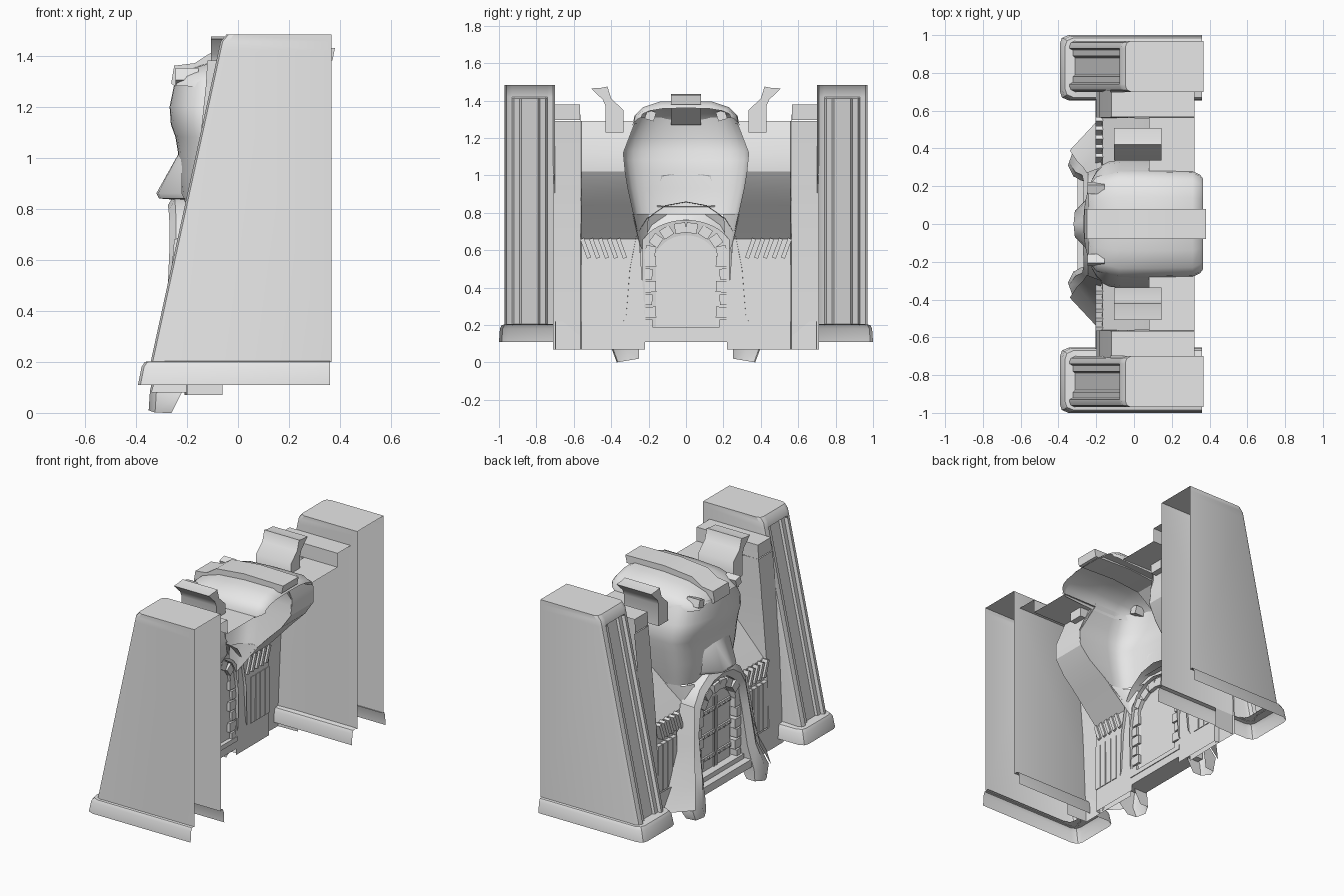
import bpy, bmesh, math
from mathutils import Vector

cube = bpy.data.objects.get("Cube")
if cube:
    bpy.data.objects.remove(cube, do_unlink=True)

stone = bpy.data.materials.new("pale_grey")
stone.use_nodes = True
stone.diffuse_color = (0.8, 0.8, 0.8, 1)
stone.node_tree.nodes["Principled BSDF"].inputs["Base Color"].default_value = (0.8, 0.8, 0.8, 1)


def finish(name, bm, mirror=True, angle=30):
    bmesh.ops.recalc_face_normals(bm, faces=bm.faces)
    mesh = bpy.data.meshes.new(name)
    bm.to_mesh(mesh)
    bm.free()
    mesh.materials.append(stone)
    ob = bpy.data.objects.new(name, mesh)
    bpy.context.collection.objects.link(ob)
    if mirror:
        mod = ob.modifiers.new("mirror", 'MIRROR')
        mod.use_axis = (False, True, False)
    bpy.ops.object.select_all(action='DESELECT')
    ob.select_set(True)
    bpy.context.view_layer.objects.active = ob
    bpy.ops.object.shade_smooth_by_angle(angle=math.radians(angle))
    return ob


def loft(name, rings, cap_end=False, **kw):
    """Skin a list of equally long point rows."""
    bm = bmesh.new()
    rows = [[bm.verts.new(p) for p in r] for r in rings]
    for a, b in zip(rows, rows[1:]):
        for i in range(len(a) - 1):
            bm.faces.new((a[i], a[i + 1], b[i + 1], b[i]))
    if cap_end:
        bm.faces.new(rows[-1])
    return finish(name, bm, **kw)


def prism(name, points, axis, lo, hi, **kw):
    """Extrude a 2D outline: axis x takes (y, z) points, axis y takes (x, z)."""
    def place(p, d):
        return (d, *p) if axis == 'x' else (p[0], d, p[1])
    bm = bmesh.new()
    ends = [[bm.verts.new(place(p, d)) for p in points] for d in (lo, hi)]
    n = len(points)
    for i in range(n):
        j = (i + 1) % n
        bm.faces.new((ends[0][i], ends[0][j], ends[1][j], ends[1][i]))
    for e in ends:
        bm.faces.new(e)
    return finish(name, bm, **kw)


def add_block(bm, centre, size, turn=0):
    """Box at centre, turned about x."""
    made = bmesh.ops.create_cube(bm, size=1)["verts"]
    c, s = math.cos(turn), math.sin(turn)
    for v in made:
        x, y, z = (a * b for a, b in zip(v.co, size))
        v.co = Vector(centre) + Vector((x, c * y - s * z, s * y + c * z))


# Side towers: open at the back, with a stepped panel sunk into the front
def tower_ring(z, front, sunk):
    half = [(0.367, 0), (front + 0.03, 0), (front + 0.008, 0.01), (front, 0.03),
            (front, 0.04), (front + 0.018 * sunk, 0.05), (front + 0.018 * sunk, 0.08),
            (front + 0.03 * sunk, 0.09)]
    return ([(x, 0.97 - d, z) for x, d in half]
            + [(x, 0.70 + d, z) for x, d in reversed(half)])


loft("tower", [tower_ring(0.2, -0.342, 1), tower_ring(1.41, -0.078, 1), tower_ring(1.42, -0.076, 0),
               tower_ring(1.455, -0.068, 0), tower_ring(1.483, -0.045, 0)], cap_end=True)


def foot_ring(z, front, inset):
    a, b, r = 0.655 + inset, 1.0 - inset, 0.045
    return [(0.36, b, z), (front + r, b, z), (front + 0.01, b - 0.015, z), (front, b - r, z),
            (front, a + r, z), (front + 0.01, a + 0.015, z), (front + r, a, z), (0.36, a, z)]


loft("tower_base", [foot_ring(0.11, -0.392, 0), foot_ring(0.18, -0.378, 0.005),
                    foot_ring(0.2, -0.365, 0.015), foot_ring(0.205, -0.29, 0.045)])

# Pilaster beside each tower, and a wall that leans back into a recess above the slits
loft("side_wall", [[(xp, 0.71, z), (xp, 0.565, z), (xw, 0.56, z), (xw, inner, z)]
                   for z, inner, xp, xw in
                   ((0.07, 0.22, -0.205, -0.17), (0.25, 0.22, -0.2, -0.17),
                    (0.66, 0.25, -0.182, -0.168), (0.84, 0.29, -0.167, 0.0),
                    (0.93, 0.31, -0.16, 0.09), (1.02, 0.325, -0.15, 0.15),
                    (1.12, 0.335, -0.143, 0.15), (1.29, 0.27, -0.125, 0.08))])
loft("pilaster_roof", [[(x, 0.70, top), (x, 0.566, top), (x, 0.565, 1.29)]
                       for x, top in ((-0.125, 1.295), (-0.12, 1.38), (0.32, 1.38))])
loft("side_roof", [[(x, 0.565, 1.29), (x, 0.27, 1.29)] for x in (0.08, 0.32)])
loft("wall_plinth", [[(-0.06, 0.70, z), (-0.2, 0.695, z), (-0.21, 0.28, z)] for z in (0.07, 0.22)])
bm = bmesh.new()
for i in range(4):
    add_block(bm, (-0.18, 0.39 + i * 0.05, 0.37), (0.03, 0.042, 0.3))
finish("wall_boards", bm)
bm = bmesh.new()
for i in range(5):
    add_block(bm, (-0.18, 0.345 + i * 0.048, 0.61), (0.05, 0.022, 0.11), -0.35)
finish("window_bars", bm)

# Helmet-shaped face, a shell running back to the recessed wall
face_rings = []
for z, w, front, back in ((0.79, 0.28, -0.21, -0.045), (0.84, 0.29, -0.22, 0.0),
                          (0.93, 0.31, -0.23, 0.09), (1.02, 0.325, -0.235, 0.15),
                          (1.08, 0.335, -0.245, 0.15), (1.13, 0.338, -0.263, 0.148),
                          (1.2, 0.325, -0.268, 0.125), (1.31, 0.27, -0.245, 0.08)):
    mid = min(-0.07, back)
    ring = [(mid + (front - mid) * math.cos(a) ** 0.7, w * math.sin(a), z)
            for a in (math.pi * (i / 16 - 0.5) for i in range(17))]
    face_rings.append([(back + 0.002, -w, z)] + ring + [(back + 0.002, w, z)])
loft("helmet_face", face_rings, mirror=False, angle=50)
loft("helmet_cheek", [[(-0.2, 0.2, 0.79), (-0.16, 0.26, 0.79), (-0.045, 0.285, 0.79)],
                      [(-0.22, 0.21, 0.6), (-0.18, 0.23, 0.6), (-0.165, 0.245, 0.62)]])

# Jutting muzzle over the doorway
loft("muzzle", [[(-0.22, 0.13, 1.0), (-0.235, 0.04, 1.01), (-0.236, 0, 1.01)],
                [(-0.22, 0.16, 0.86), (-0.313, 0.07, 0.86), (-0.32, 0, 0.86)],
                [(-0.21, 0.16, 0.84), (-0.3, 0.07, 0.84), (-0.31, 0, 0.84)],
                [(-0.18, 0.15, 0.83), (-0.18, 0.07, 0.83), (-0.18, 0, 0.83)]], angle=45)

# Rounded cap running backwards
cap_rings = []
for x, w, low, top in ((-0.24, 0.2, 1.28, 1.30), (-0.2, 0.25, 1.28, 1.345),
                       (-0.08, 0.285, 1.27, 1.385), (0.1, 0.285, 1.27, 1.40),
                       (0.31, 0.28, 1.28, 1.40), (0.35, 0.26, 1.3, 1.38), (0.365, 0.24, 1.31, 1.36)):
    h = top - low
    half = [(w, low), (w * 0.97, low + h * 0.35), (w * 0.82, low + h * 0.7),
            (w * 0.5, low + h * 0.95), (0, top)]
    cap_rings.append([(x, y, z) for y, z in half])
loft("helmet_cap", cap_rings, angle=40)

# Crest over the cap
prism("crest", [(0.38, 1.43), (0.1, 1.435), (-0.1, 1.415), (-0.17, 1.37), (-0.25, 1.36),
                (-0.262, 1.29), (-0.23, 1.27), (-0.1, 1.37),
                (0.1, 1.39), (0.37, 1.38)], 'y', -0.08, 0.08, mirror=False)
bm = bmesh.new()
add_block(bm, (-0.2, 0.19, 1.32), (0.09, 0.05, 0.05), 0.3)
finish("crest_stud", bm)

# Upturned horns
prism("horn", [(0.335, 1.23), (0.335, 1.35), (0.4, 1.41), (0.42, 1.475),
               (0.455, 1.468), (0.508, 1.465), (0.445, 1.405), (0.43, 1.37), (0.43, 1.23)],
      'x', -0.105, 0.145, angle=50)

# Flowing arch around the doorway, ending in splayed feet
arch = []
for oy, oz, iy, iz, front, back in (
        (0.37, 0.0, 0.25, 0.02, -0.35, -0.26), (0.4, 0.08, 0.25, 0.09, -0.345, -0.22),
        (0.32, 0.25, 0.23, 0.25, -0.31, -0.16), (0.3, 0.5, 0.22, 0.5, -0.275, -0.15),
        (0.265, 0.68, 0.195, 0.63, -0.268, -0.15), (0.21, 0.77, 0.155, 0.7, -0.268, -0.15),
        (0.11, 0.84, 0.08, 0.75, -0.272, -0.15), (0, 0.86, 0, 0.765, -0.275, -0.15)):
    my, mz = (oy + iy) / 2, (oz + iz) / 2
    arch.append([(back, iy, iz), (front + 0.03, iy, iz), (front, my, mz),
                 (front + 0.025, oy * 0.9 + my * 0.1, oz * 0.9 + mz * 0.1), (back, oy, oz)])
loft("door_arch", arch, angle=50)
loft("arch_skirt", [[(-0.25, 0.27, 0.68), (-0.17, 0.3, 0.7)], [(-0.27, 0.3, 0.45), (-0.18, 0.37, 0.45)],
                    [(-0.3, 0.33, 0.22), (-0.19, 0.46, 0.22)], [(-0.34, 0.39, 0.08), (-0.2, 0.54, 0.08)]])

# Door leaf with rounded top, and the wall closing the gap around it
outline = [(0.16, 0.16)]
for i in range(17):
    y = 0.16 - 0.02 * i
    outline.append((y, 0.55 + 0.13 * (1 - (abs(y) / 0.17) ** 2) ** 0.6))
outline.append((-0.16, 0.16))
prism("door", outline, 'x', -0.205, -0.19, mirror=False)
loft("door_surround", [[(-0.19, y, z) for y, z in outline],
                       [(-0.175, y * 1.45, z * 1.12 if z > 0.2 else 0.16) for y, z in outline]],
     mirror=False)
bm = bmesh.new()
for z in (0.27, 0.42, 0.57):
    add_block(bm, (-0.21, 0.08, z), (0.012, 0.15, 0.025))
    for y in (0.03, 0.08, 0.13):
        add_block(bm, (-0.217, y, z), (0.012, 0.014, 0.014), 0.78)
add_block(bm, (-0.208, 0.012, 0.41), (0.01, 0.012, 0.46))
finish("door_irons", bm)

# Rough stones around the door and the sill below it
bm = bmesh.new()
for i in range(6):
    wide = 0.06 if i % 2 else 0.04
    add_block(bm, (-0.205, 0.21 - wide / 2 + 0.01, 0.2 + i * 0.068), (0.07, wide, 0.058), 0.04 * (-1) ** i)
for i in range(4):
    a = math.radians(12 + i * 23)
    add_block(bm, (-0.205, 0.195 * math.cos(a), 0.56 + 0.16 * math.sin(a)),
              (0.07 + 0.015 * (i % 2), 0.055, 0.06), a)
finish("door_stones", bm)
bm = bmesh.new()
add_block(bm, (-0.235, 0, 0.135), (0.13, 0.58, 0.05))
add_block(bm, (-0.21, 0, 0.175), (0.09, 0.46, 0.03))
finish("door_sill", bm, mirror=False)
